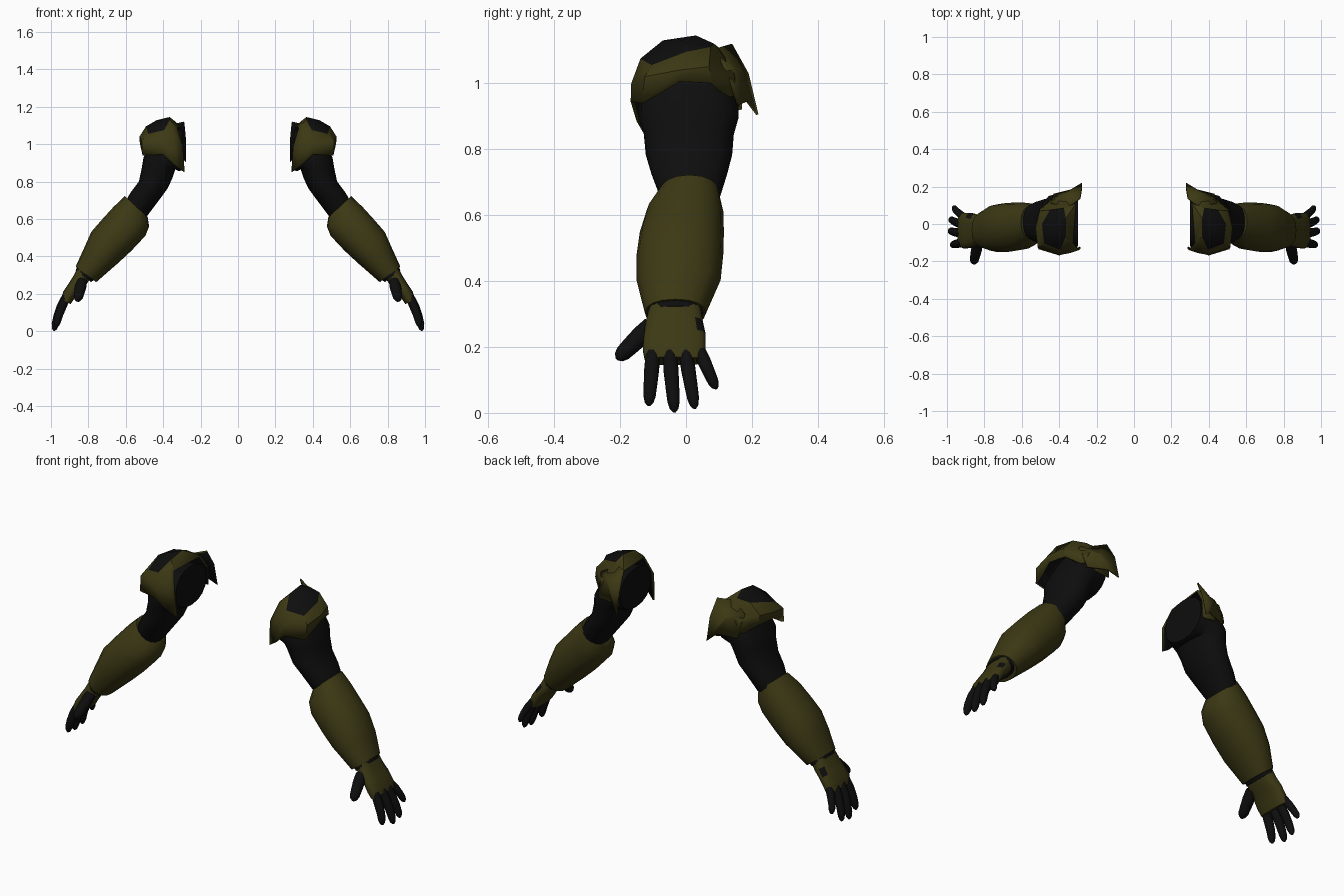
import bpy, bmesh, math
from mathutils import Vector

if "Cube" in bpy.data.objects:
    bpy.data.objects.remove(bpy.data.objects["Cube"])


def material(name, rgb):
    m = bpy.data.materials.new(name)
    m.diffuse_color = (*rgb, 1)
    m.use_nodes = True
    m.node_tree.nodes["Principled BSDF"].inputs["Base Color"].default_value = m.diffuse_color
    return m


OLIVE = material("olive_armour", (0.045, 0.040, 0.007))
BLACK = material("black_cloth", (0.0042, 0.0042, 0.0045))


def finish(name, bm, mats, angle=40, thickness=0):
    bmesh.ops.recalc_face_normals(bm, faces=bm.faces)
    me = bpy.data.meshes.new(name)
    bm.to_mesh(me)
    bm.free()
    for m in mats:
        me.materials.append(m)
    ob = bpy.data.objects.new(name, me)
    bpy.context.collection.objects.link(ob)
    for p in me.polygons:
        p.use_smooth = True
    me.set_sharp_from_angle(angle=math.radians(angle))
    if thickness:
        s = ob.modifiers.new("thickness", 'SOLIDIFY')
        s.thickness = thickness
        s.offset = -1
        s.material_offset = 1
        s.material_offset_rim = 0
    mirror = ob.modifiers.new("other_arm", 'MIRROR')
    mirror.use_mirror_merge = False
    return ob


def skin(bm, rings):
    """Join rings of points into a closed tube."""
    rows = [[bm.verts.new(p) for p in r] for r in rings]
    n = len(rows[0])
    for a, b in zip(rows, rows[1:]):
        for i in range(n):
            j = (i + 1) % n
            bm.faces.new((a[i], a[j], b[j], b[i]))
    bm.faces.new(rows[0])
    bm.faces.new(rows[-1])


def limb(bm, sections, n=16, power=0.9):
    """Section: outer x, z, inner x, z, then front and back y."""
    rings = []
    for xo, zo, xi, zi, y0, y1 in sections:
        ring = []
        for k in range(n):
            t = math.tau * k / n
            c, s = [math.copysign(abs(v) ** power, v) for v in (math.cos(t), math.sin(t))]
            ring.append(((xo + xi) / 2 + c * (xo - xi) / 2,
                         (y0 + y1) / 2 + s * (y1 - y0) / 2,
                         (zo + zi) / 2 + c * (zo - zi) / 2))
        rings.append(ring)
    skin(bm, rings)


def digit(bm, base, tip, bend, r, n=10):
    """Tapered finger with a round tip, bowed outward in x."""
    a, b = Vector(base), Vector(tip)
    d = (b - a).normalized()
    u = d.cross(Vector((0, 1, 0))).normalized()
    v = d.cross(u)
    rings = []
    for t, w in ((0, 1), (.3, 1.08), (.6, .98), (.82, .88), (.94, .62), (1, .2)):
        c = a.lerp(b, t) + Vector((bend * math.sin(math.pi * t), 0, 0))
        rings.append([c + (u * math.cos(math.tau * k / n) + v * math.sin(math.tau * k / n)) * r * w
                      for k in range(n)])
    skin(bm, rings)


# Upper arm, from the flat shoulder end down to the elbow
bm = bmesh.new()
limb(bm, [(.30, 1.08, .30, .86, -.12, .15),
          (.43, 1.06, .315, .855, -.145, .16),
          (.505, .93, .335, .865, -.145, .16),
          (.515, .87, .35, .82, -.128, .145),
          (.53, .80, .375, .765, -.122, .14),
          (.575, .74, .415, .71, -.105, .125),
          (.61, .68, .49, .61, -.075, .10)])
finish("upper_arm", bm, [BLACK])

# Forearm guard
bm = bmesh.new()
limb(bm, [(.605, .722, .483, .61, -.08, .10),
          (.665, .665, .475, .56, -.12, .113),
          (.735, .588, .495, .51, -.14, .115),
          (.785, .53, .57, .43, -.15, .113),
          (.825, .44, .64, .365, -.15, .105),
          (.868, .345, .758, .262, -.125, .06)])
finish("forearm_guard", bm, [OLIVE])

# Dark wrist band below the guard
bm = bmesh.new()
limb(bm, [(.855, .36, .765, .28, -.118, .053),
          (.868, .325, .785, .262, -.118, .05)])
finish("wrist_band", bm, [BLACK])

# Palm with a dark patch on the back of the hand
bm = bmesh.new()
limb(bm, [(.855, .345, .785, .285, -.112, .045),
          (.880, .295, .812, .250, -.122, .052),
          (.905, .255, .845, .222, -.128, .06),
          (.935, .210, .875, .175, -.132, .06),
          (.945, .170, .895, .145, -.125, .06)], n=18, power=.75)
for f in bm.faces:
    c = f.calc_center_median()
    if (c - Vector((.885, .043, .265))).length < .026:
        f.material_index = 1
finish("palm", bm, [OLIVE, BLACK])

# Fingers and thumb
bm = bmesh.new()
digit(bm, (.915, -.100, .185), (.972, -.113, .022), .008, .022)
digit(bm, (.920, -.050, .185), (.985, -.035, .002), .008, .022)
digit(bm, (.920, -.002, .185), (.982, .027, .013), .008, .021)
digit(bm, (.910, .040, .190), (.965, .092, .073), .008, .019)
finish("fingers", bm, [BLACK])
bm = bmesh.new()
digit(bm, (.835, -.105, .265), (.858, -.210, .163), 0, .028)
finish("thumb", bm, [BLACK])

# Shoulder pad: columns of rim, middle and crown points from front to back
columns = [
    ((.285, -.130, .850), (.295, -.140, .99), (.325, -.100, 1.09)),
    ((.335, -.150, .885), (.340, -.155, 1.01), (.350, -.115, 1.09)),
    ((.400, -.168, .945), (.400, -.166, 1.00), (.395, -.138, 1.075)),
    ((.510, -.135, .940), (.515, -.125, 1.02), (.480, -.105, 1.055)),
    ((.525, -.020, 1.005), (.527, -.020, 1.04), (.492, .000, 1.095)),
    ((.505, .080, 1.000), (.505, .070, 1.05), (.450, .075, 1.11)),
    ((.420, .155, .940), (.420, .145, 1.03), (.375, .085, 1.12)),
    ((.300, .170, .920), (.300, .165, 1.02), (.310, .110, 1.10)),
]
bm = bmesh.new()
grid = [[bm.verts.new(p) for p in col] for col in columns]
for a, b in zip(grid, grid[1:]):
    for i in range(2):
        bm.faces.new((a[i], b[i], b[i + 1], a[i + 1]))
crown = [col[2] for col in grid]
ridge_back = bm.verts.new((.365, .030, 1.145))
ridge_front = bm.verts.new((.365, -.070, 1.13))
middle = bm.verts.new((.435, -.02, 1.128))
# Dark panel on the crown
panel = [ridge_front] + crown[2:7] + [ridge_back]
for i, v in enumerate(panel):
    bm.faces.new((v, panel[(i + 1) % len(panel)], middle)).material_index = 1
# Strip along the inner edge
for face in ((crown[0], crown[1], ridge_front), (crown[1], crown[2], ridge_front),
             (crown[0], ridge_front, ridge_back, crown[7]), (crown[7], ridge_back, crown[6])):
    bm.faces.new(face)
finish("shoulder_pad", bm, [OLIVE, BLACK], 30, .01)

# Pointed plate behind the shoulder
outline = [(.290, .140, 1.12), (.280, .190, 1.03), (.280, .220, .905), (.325, .188, .945),
           (.430, .162, .935), (.445, .115, 1.06), (.360, .088, 1.105)]
bm = bmesh.new()
edge = [bm.verts.new(p) for p in outline]
hub = bm.verts.new((.36, .172, 1.03))
for i, v in enumerate(edge):
    bm.faces.new((v, hub, edge[(i + 1) % len(edge)]))
finish("back_plate", bm, [OLIVE, BLACK], 30, .008)
